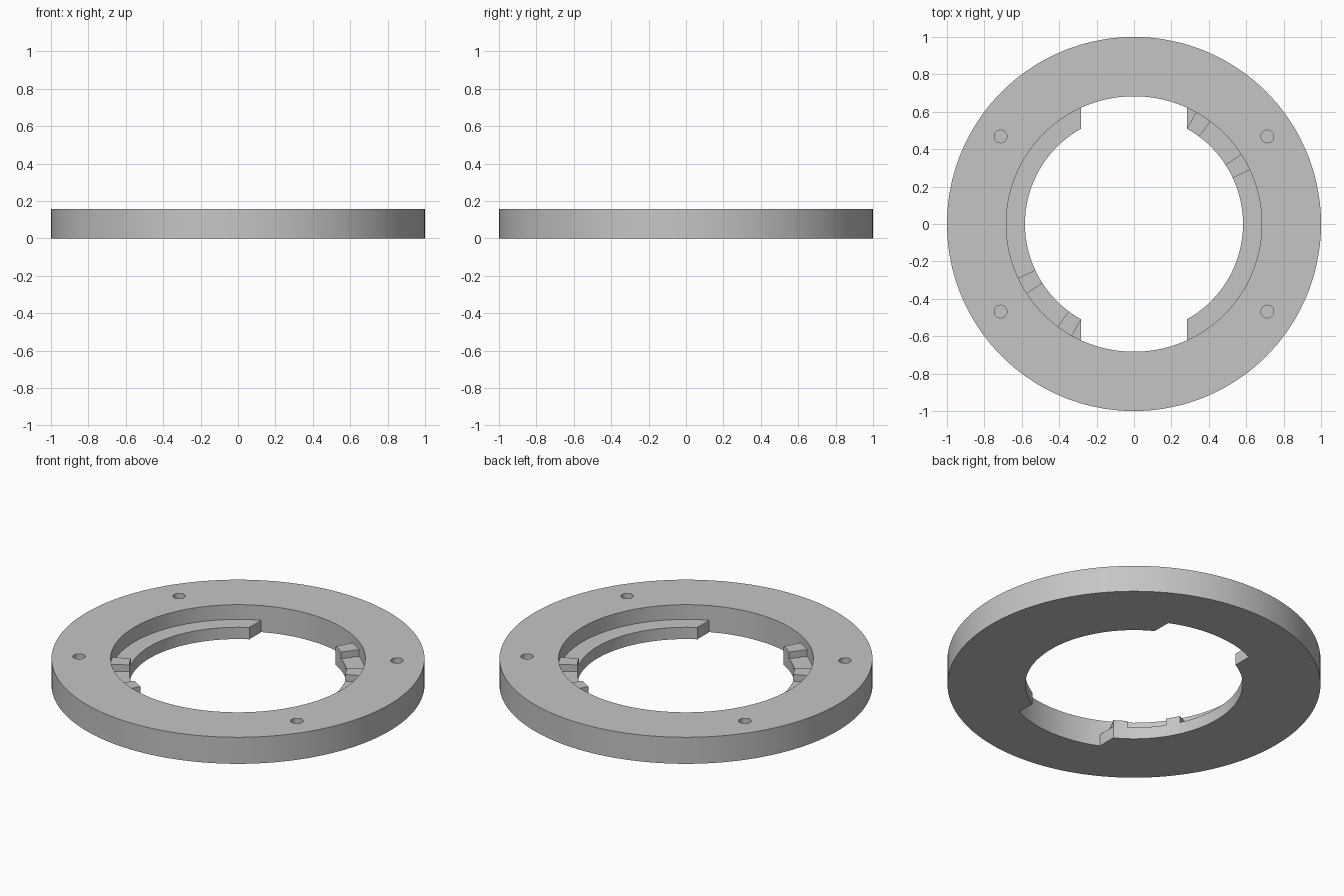
import bpy, bmesh, math

cube = bpy.data.objects.get("Cube")
if cube:
    bpy.data.objects.remove(cube, do_unlink=True)

HEIGHT, LEDGE, STOP = 0.157, 0.07, 0.11
OUTER, BORE, LIP = 1.0, 0.683, 0.583
SLOT = 0.283   # half width of the two entry slots

grey = bpy.data.materials.new("light grey")
grey.use_nodes = True
grey.diffuse_color = (0.56, 0.56, 0.56, 1)
grey.node_tree.nodes["Principled BSDF"].inputs["Base Color"].default_value = (0.56, 0.56, 0.56, 1)


def arc(radius, start, end, steps):
    """Points along an arc, angles in degrees."""
    angles = [math.radians(start + (end - start) * i / steps) for i in range(steps + 1)]
    return [(radius * math.cos(a), radius * math.sin(a)) for a in angles]


def add_object(name, bm):
    bmesh.ops.recalc_face_normals(bm, faces=bm.faces)
    mesh = bpy.data.meshes.new(name)
    bm.to_mesh(mesh)
    bm.free()
    mesh.materials.append(grey)
    obj = bpy.data.objects.new(name, mesh)
    bpy.context.collection.objects.link(obj)
    return obj


def prism(name, outline, z0, z1, turn=1):
    """Extrude an outline upward; turn=-1 rotates it half a turn."""
    bm = bmesh.new()
    face = bm.faces.new([bm.verts.new((x * turn, y * turn, z0)) for x, y in outline])
    top = bmesh.ops.extrude_face_region(bm, geom=[face])["geom"]
    verts = [v for v in top if isinstance(v, bmesh.types.BMVert)]
    bmesh.ops.translate(bm, verts=verts, vec=(0, 0, z1 - z0))
    return add_object(name, bm)


def combine(target, tool, operation):
    mod = target.modifiers.new(operation.lower(), 'BOOLEAN')
    mod.operation, mod.solver, mod.object = operation, 'EXACT', tool
    bpy.context.view_layer.objects.active = target
    bpy.ops.object.modifier_apply(modifier=mod.name)
    bpy.data.objects.remove(tool, do_unlink=True)


def smooth(obj):
    bpy.ops.object.select_all(action='DESELECT')
    obj.select_set(True)
    bpy.context.view_layer.objects.active = obj
    bpy.ops.object.shade_smooth_by_angle(angle=math.radians(30))


# Main ring: a spun rectangular section
bm = bmesh.new()
corners = [(BORE, 0), (OUTER, 0), (OUTER, HEIGHT), (BORE, HEIGHT)]
verts = [bm.verts.new((r, 0, z)) for r, z in corners]
edges = [bm.edges.new((verts[i], verts[(i + 1) % 4])) for i in range(4)]
bmesh.ops.spin(bm, geom=verts + edges, cent=(0, 0, 0), axis=(0, 0, 1),
               angle=math.tau, steps=144)
bmesh.ops.remove_doubles(bm, verts=bm.verts, dist=0.0001)
ring = add_object("mounting_ring", bm)

# Inner ledges, cut square at the entry slots and rooted inside the ring
ROOT = 0.75
in_end = math.degrees(math.acos(SLOT / LIP))
out_end = math.degrees(math.acos(SLOT / ROOT))
ledge = arc(ROOT, -out_end, out_end, 40) + arc(LIP, in_end, -in_end, 48)
for turn in (1, -1):
    combine(ring, prism("ledge", ledge, 0, LEDGE, turn), 'UNION')

# Blind screw holes
for sx in (1, -1):
    for sy in (1, -1):
        hole = [(sx * 0.713 + x, sy * 0.468 + y) for x, y in arc(0.034, 0, 345, 23)]
        combine(ring, prism("screw_hole", hole, 0.05, HEIGHT + 0.05), 'DIFFERENCE')
smooth(ring)

# Raised stops on each ledge
for side, turn in (("right", 1), ("left", -1)):
    for name, start, end in (("end_stop", 53.3, in_end), ("middle_stop", 25, 33)):
        outline = arc(BORE + 0.004, start, end, 6) + arc(LIP, end, start, 6)
        smooth(prism(f"{name}_{side}", outline, LEDGE, STOP, turn))
